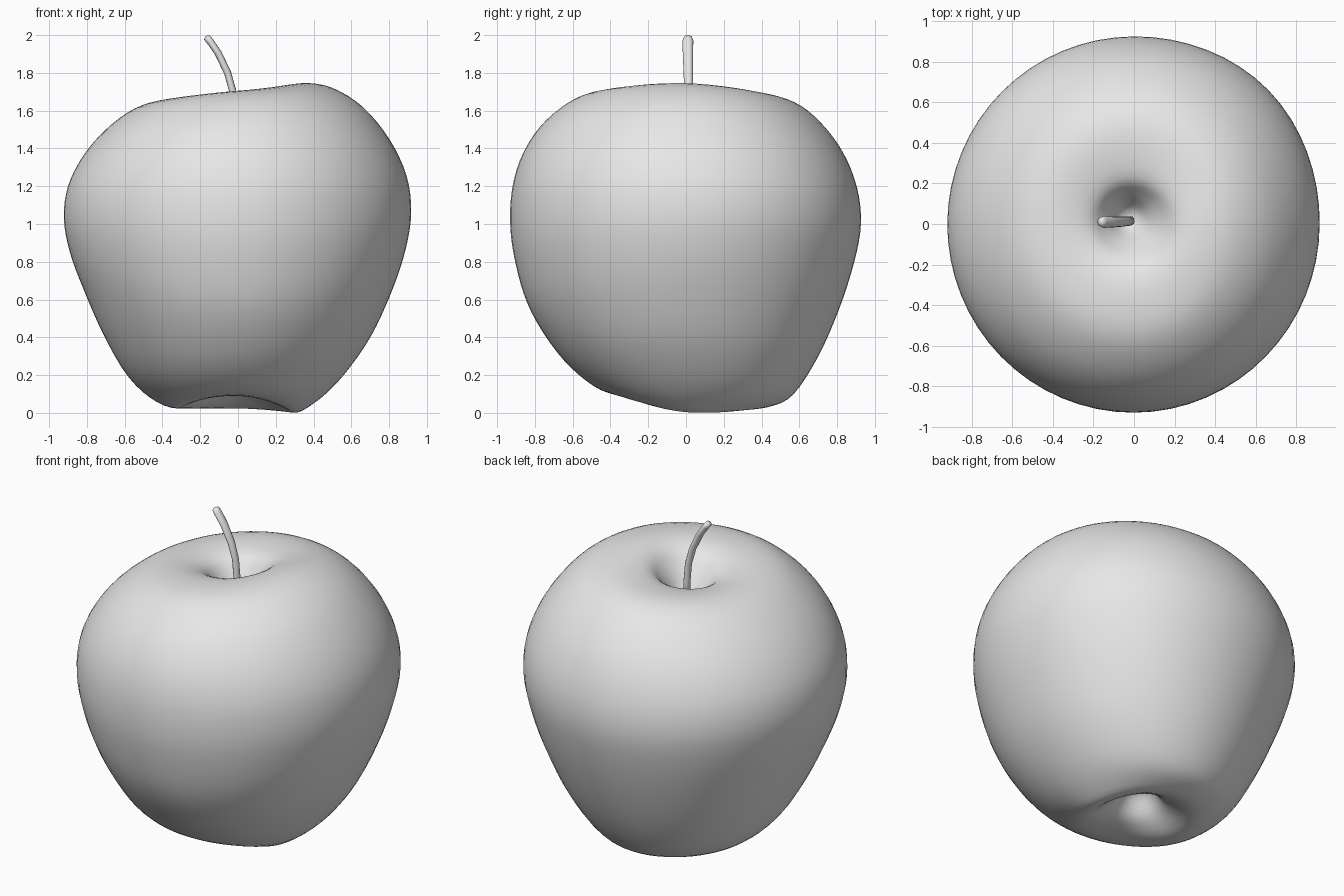
import bpy, bmesh, math
from mathutils import Vector

if "Cube" in bpy.data.objects:
    bpy.data.objects.remove(bpy.data.objects["Cube"])

grey = bpy.data.materials.new("plain grey")
grey.diffuse_color = (0.8, 0.8, 0.8, 1)
grey.use_nodes = True
grey.node_tree.nodes["Principled BSDF"].inputs["Base Color"].default_value = grey.diffuse_color


def spline(a, b, c, d, t):
    """Catmull-Rom blend between b and c."""
    return 0.5 * (2 * b + (c - a) * t + (2 * a - 5 * b + 4 * c - d) * t * t
                  + (3 * b - a - 3 * c + d) * t ** 3)


def build(name, rings, bottom, top):
    """Skin closed rings of points, with a pole at each end."""
    bm = bmesh.new()
    loops = [[bm.verts.new(p) for p in ring] for ring in rings]
    n = len(loops[0])
    for lo, hi in zip(loops, loops[1:]):
        for i in range(n):
            j = (i + 1) % n
            bm.faces.new((lo[i], lo[j], hi[j], hi[i]))
    for pole, loop in ((bottom, loops[0]), (top, loops[-1])):
        v = bm.verts.new(pole)
        for i in range(n):
            bm.faces.new((v, loop[i], loop[(i + 1) % n]))
    bmesh.ops.recalc_face_normals(bm, faces=bm.faces)
    mesh = bpy.data.meshes.new(name)
    bm.to_mesh(mesh)
    bm.free()
    mesh.materials.append(grey)
    mesh.polygons.foreach_set("use_smooth", [True] * len(mesh.polygons))
    ob = bpy.data.objects.new(name, mesh)
    bpy.context.collection.objects.link(ob)
    return ob


# Fruit: (radius, height) from lower crest to upper crest, right, back, left, front
right = [(.29, .005), (.40, .05), (.55, .19), (.70, .40), (.82, .66), (.89, .88),
         (.916, 1.07), (.89, 1.26), (.80, 1.45), (.66, 1.62), (.50, 1.72), (.35, 1.745)]
back = [(.32, .03), (.45, .035), (.57, .10), (.70, .30), (.81, .55), (.89, .80),
        (.925, 1.0), (.905, 1.19), (.83, 1.38), (.71, 1.54), (.58, 1.64), (.43, 1.675)]
left = [(.29, .03), (.43, .06), (.58, .19), (.71, .41), (.82, .66), (.89, .85),
        (.922, 1.03), (.90, 1.20), (.82, 1.36), (.70, 1.50), (.55, 1.61), (.39, 1.655)]
front = [(.30, .09), (.45, .12), (.61, .24), (.74, .40), (.84, .58), (.90, .78),
         (.93, .98), (.92, 1.19), (.86, 1.38), (.74, 1.55), (.56, 1.675), (.36, 1.705)]
low_pit = [(.03, .24), (.08, .21), (.16, .11)]
high_pit = [(.22, 1.67), (.13, 1.58), (.06, 1.48), (.02, 1.45)]
sides = []
for side in (right, back, left, front):
    rise = (side[-1][1] - 1.70) * 0.8
    pit = [(r, z + rise * (r / .22)) for r, z in high_pit]
    sides.append([Vector(p) for p in low_pit + side + pit])

SEG, STEPS = 64, 4
pit_shift = Vector((-0.02, 0.03, 0))
rings = []
count = len(sides[0])
for k in range((count - 1) * STEPS + 1):
    i, t = min(k // STEPS, count - 2), 0
    t = k / STEPS - i
    prof = [spline(s[max(i - 1, 0)], s[i], s[i + 1], s[min(i + 2, count - 1)], t)
            for s in sides]
    ring = []
    for j in range(SEG):
        q, u = divmod(j * 4 / SEG, 1)
        q = int(q)
        r, z = spline(prof[q - 1], prof[q], prof[(q + 1) % 4], prof[(q + 2) % 4], u)
        a = 2 * math.pi * j / SEG
        # slightly fuller toward the back right
        r *= 1 + 0.02 * max(0, math.cos(a - math.pi / 4)) ** 8 * min(1, r)
        shift = pit_shift * max(0, 1 - r / .45)
        ring.append(Vector((r * math.cos(a), r * math.sin(a), z)) + shift)
    rings.append(ring)
build("fruit", rings, pit_shift + Vector((0, 0, .245)), pit_shift + Vector((0, 0, 1.445)))

# Stem: bent tube, slightly flattened and flared at the tip
path = [Vector(p) for p in [(-.015, .015, 1.42), (-.017, .015, 1.58), (-.027, .014, 1.70),
                            (-.055, .012, 1.80), (-.105, .01, 1.905), (-.150, .01, 1.97),
                            (-.166, .01, 1.988)]]
widths = [.023, .023, .023, .025, .027, .029, .022]
rings = []
for i, p in enumerate(path):
    d = (path[min(i + 1, len(path) - 1)] - path[max(i - 1, 0)]).normalized()
    side = Vector((0, 1, 0))
    across = side.cross(d).normalized()
    thick = min(.019, widths[i])
    rings.append([p + across * thick * math.cos(a) + side * widths[i] * math.sin(a)
                  for a in (2 * math.pi * j / 12 for j in range(12))])
stem = build("stem", rings, path[0], path[-1] + Vector((-.006, 0, .006)))
